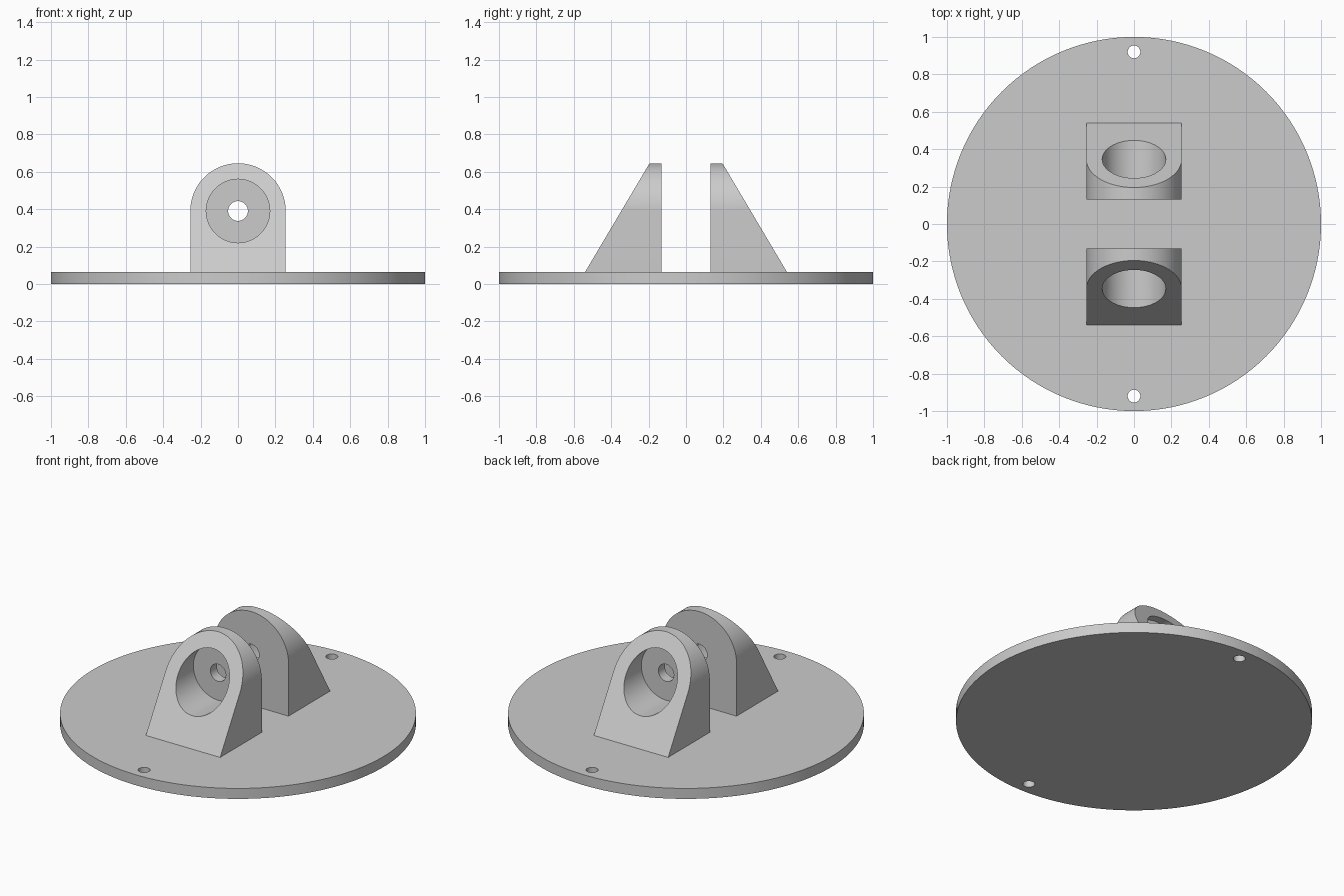
import bpy, bmesh
from math import pi, sin, cos
from mathutils import Matrix

cube = bpy.data.objects.get("Cube")
if cube:
    bpy.data.objects.remove(cube, do_unlink=True)

PLATE_T = 0.065            # plate thickness
HALF_W = 0.255             # lug half width, also its arch radius
PIN_Z = 0.39               # height of the pin axis
INNER, LIP, FOOT = 0.131, 0.195, 0.539   # lug depths from the centre
TOP = PIN_Z + HALF_W

grey = bpy.data.materials.new("light grey")
grey.use_nodes = True
colour = (0.6, 0.6, 0.6, 1)
grey.diffuse_color = colour
grey.node_tree.nodes["Principled BSDF"].inputs["Base Color"].default_value = colour


def make_object(name, bm):
    bmesh.ops.recalc_face_normals(bm, faces=bm.faces)
    mesh = bpy.data.meshes.new(name)
    bm.to_mesh(mesh)
    bm.free()
    mesh.materials.append(grey)
    obj = bpy.data.objects.new(name, mesh)
    bpy.context.collection.objects.link(obj)
    return obj


def cylinder(name, radius, depth, centre, along_y=False, segments=64):
    bm = bmesh.new()
    matrix = Matrix.Translation(centre)
    if along_y:
        matrix = matrix @ Matrix.Rotation(pi / 2, 4, 'X')
    bmesh.ops.create_cone(bm, cap_ends=True, segments=segments, radius1=radius,
                          radius2=radius, depth=depth, matrix=matrix)
    return make_object(name, bm)


def select_only(obj):
    bpy.ops.object.select_all(action='DESELECT')
    obj.select_set(True)
    bpy.context.view_layer.objects.active = obj


def cut(obj, cutters):
    select_only(obj)
    for cutter in cutters:
        mod = obj.modifiers.new("hole", 'BOOLEAN')
        mod.operation = 'DIFFERENCE'
        mod.solver = 'EXACT'
        mod.object = cutter
        bpy.ops.object.modifier_apply(modifier=mod.name)
        bpy.data.objects.remove(cutter, do_unlink=True)
    bpy.ops.object.shade_smooth_by_angle(angle=pi / 6)


def lug(name, side):
    # Arched outline, extruded from the inner face out to the sloping face
    outline = [(-HALF_W, PLATE_T), (HALF_W, PLATE_T)]
    steps = 48
    outline += [(HALF_W * cos(pi * i / steps), PIN_Z + HALF_W * sin(pi * i / steps))
                for i in range(steps + 1)]
    bm = bmesh.new()
    inner = [bm.verts.new((x, side * INNER, z)) for x, z in outline]
    outer = []
    for x, z in outline:
        t = (z - PLATE_T) / (TOP - PLATE_T)
        outer.append(bm.verts.new((x, side * (FOOT + (LIP - FOOT) * t), z)))
    bm.faces.new(inner)
    bm.faces.new(outer)
    for i in range(len(outline)):
        j = (i + 1) % len(outline)
        bm.faces.new((inner[i], inner[j], outer[j], outer[i]))
    obj = make_object(name, bm)

    # Wide counterbore from outside, narrow pin hole right through
    bore = cylinder("bore_cutter", 0.17, 0.5, (0, side * (LIP + 0.25), PIN_Z), True)
    pin = cylinder("pin_cutter", 0.053, 0.4, (0, side * LIP, PIN_Z), True, 40)
    cut(obj, [bore, pin])


# Round base plate with two screw holes
plate = cylinder("base_plate", 1, PLATE_T, (0, 0, PLATE_T / 2), segments=128)
cut(plate, [cylinder("screw_cutter", 0.034, 0.3, (0, s * 0.92, PLATE_T / 2), segments=32)
            for s in (-1, 1)])

# Pair of facing lugs
lug("front_lug", -1)
lug("back_lug", 1)
